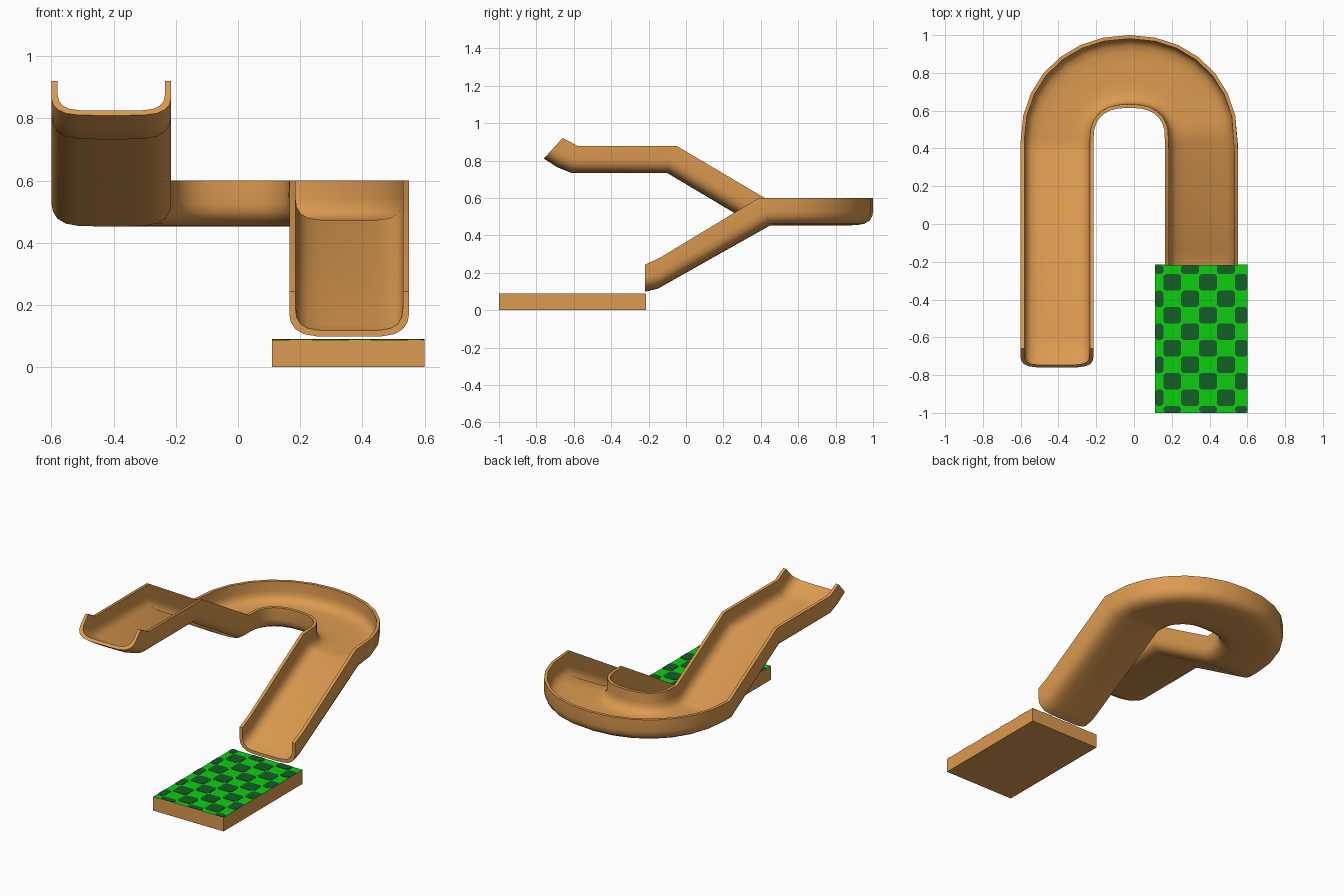
import bpy, bmesh, math
from mathutils import Vector

if "Cube" in bpy.data.objects:
    bpy.data.objects.remove(bpy.data.objects["Cube"])


def material(name, rgb):
    m = bpy.data.materials.new(name)
    m.diffuse_color = (*rgb, 1)
    m.use_nodes = True
    m.node_tree.nodes["Principled BSDF"].inputs["Base Color"].default_value = m.diffuse_color
    return m


wood = material("warm wood", (0.72, 0.325, 0.08))
green = material("bright green", (0.004, 0.62, 0.005))
dark = material("dark green", (0.006, 0.115, 0.018))


def finish(bm, name, mats):
    bmesh.ops.recalc_face_normals(bm, faces=bm.faces[:])
    me = bpy.data.meshes.new(name)
    bm.to_mesh(me)
    bm.free()
    for m in mats:
        me.materials.append(m)
    ob = bpy.data.objects.new(name, me)
    bpy.context.collection.objects.link(ob)
    return ob


# --- slide: U-shaped channel swept along a curved path ---
# half profile: (distance across from the centre, -1..1 ; height 0..1)
outer = [(1, 1), (1, .5), (.975, .32), (.9, .17), (.76, .06), (.55, .01), (.25, 0)]
inner = [(.25, .135), (.52, .145), (.70, .19), (.81, .28), (.875, .42), (.895, .6), (.9, 1)]
half = [(-u, v) for u, v in outer]
half_in = [(-u, v) for u, v in inner]
profile = half + outer[::-1] + inner[::-1] + half_in
CX, CY = -0.025, 0.44
A_OUT, B_OUT, A_IN, B_IN = 0.575, 0.56, 0.19, 0.175


def station(pout, pin, yb, zb, yt, zt):
    return [Vector((*pout, 0)), Vector((*pin, 0)), yb, zb, yt, zt]


def straight(side, yb, zb, yt, zt):
    return station((CX + side * A_OUT, 0), (CX + side * A_IN, 0), yb, zb, yt, zt)


def arc(a, rx, ry, n):
    c, s = math.cos(a), math.sin(a)
    return (CX + math.copysign(abs(c) ** (2 / n), c) * rx, CY + abs(s) ** (2 / n) * ry)


stations = [straight(-1, -.76, .81, -.66, .92),
            straight(-1, -.69, .765, -.62, .90),
            straight(-1, -.61, .733, -.58, .878),
            straight(-1, -.10, .733, -.05, .878),
            straight(-1, .37, .453, .42, .60)]
N = 14
for i in range(N):
    a = math.pi * (1 - i / N)
    stations.append(station(arc(a, A_OUT, B_OUT, 2.1), arc(a, A_IN, B_IN, 2.6),
                            0, .453, 0, .60))
stations += [straight(1, .45, .453, .39, .60),
             straight(1, -.15, .115, -.14, .28),
             straight(1, -.22, .098, -.22, .243)]

bm = bmesh.new()
rings = []
for po, pi, yb, zb, yt, zt in stations:
    ring = []
    for u, v in profile:
        p = po.lerp(pi, (u + 1) / 2)
        ring.append(bm.verts.new((p.x, p.y + yb + (yt - yb) * v, zb + (zt - zb) * v)))
    rings.append(ring)
n = len(profile)
for r, s in zip(rings, rings[1:]):
    for i in range(n):
        j = (i + 1) % n
        bm.faces.new((r[i], r[j], s[j], s[i]))
# end caps: quads between outer and inner skins
for ring in (rings[0], rings[-1]):
    for i in range(n // 2 - 1):
        bm.faces.new((ring[i], ring[i + 1], ring[n - 2 - i], ring[n - 1 - i]))
slide = finish(bm, "slide", [wood])
bpy.context.view_layer.objects.active = slide
slide.select_set(True)
bpy.ops.object.shade_smooth_by_angle(angle=math.radians(50))

# --- landing block with green top ---
X0, X1, Y0, Y1, H = 0.11, 0.60, -1.0, -0.215, 0.088
bm = bmesh.new()
bmesh.ops.create_cube(bm, size=1)
for v in bm.verts:
    v.co = ((X0 + X1) / 2 + v.co.x * (X1 - X0), (Y0 + Y1) / 2 + v.co.y * (Y1 - Y0),
            (v.co.z + .5) * H)
bm.normal_update()
for f in bm.faces:
    f.material_index = 1 if f.normal.z > .9 else 0
finish(bm, "landing_block", [wood, green])

# --- dark checks: thin plates with clipped corners ---
xs = [X0] + [.155 + .095 * i for i in range(5)] + [X1]
ys = [Y1] + [-.265 - .0873 * i for i in range(9)] + [Y0]
bm = bmesh.new()
for i, (xa, xb) in enumerate(zip(xs, xs[1:])):
    for j, (yb, ya) in enumerate(zip(ys, ys[1:])):
        if (i + j) % 2:
            continue
        c = .012
        pts = [(xa + c, ya), (xb - c, ya), (xb, ya + c), (xb, yb - c),
               (xb - c, yb), (xa + c, yb), (xa, yb - c), (xa, ya + c)]
        f = bm.faces.new([bm.verts.new((x, y, H)) for x, y in pts])
        up = bmesh.ops.extrude_face_region(bm, geom=[f])["geom"]
        bmesh.ops.translate(bm, vec=(0, 0, .002),
                            verts=[g for g in up if isinstance(g, bmesh.types.BMVert)])
finish(bm, "dark_checks", [dark])
